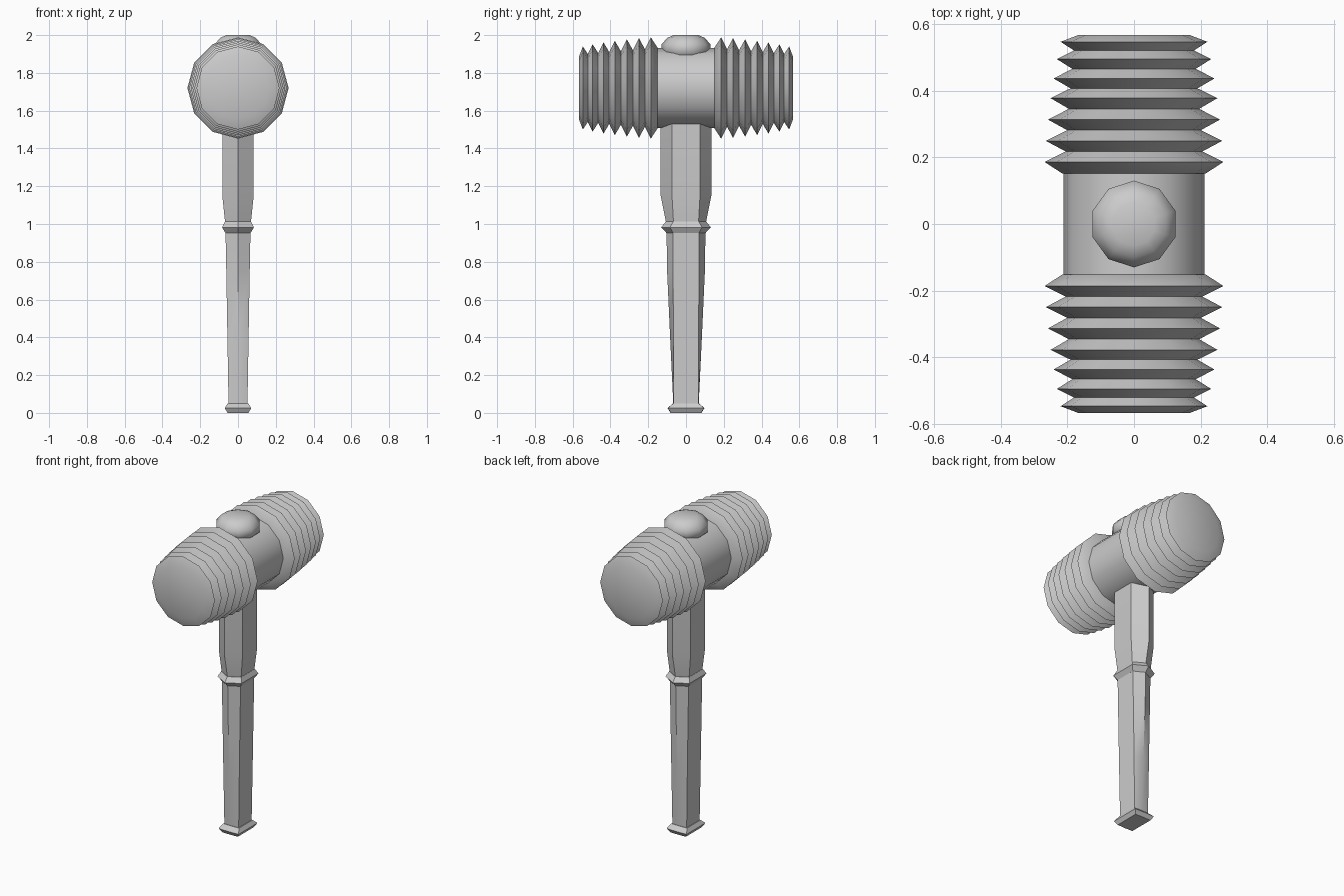
import bpy
from math import sin, cos, pi, radians
import bmesh

if "Cube" in bpy.data.objects:
    bpy.data.objects.remove(bpy.data.objects["Cube"])


def loft(name, rings, angle=40):
    """Skin a stack of equal-count rings, cap the ends, smooth by angle."""
    bm = bmesh.new()
    loops = [[bm.verts.new(p) for p in ring] for ring in rings]
    n = len(loops[0])
    for a, b in zip(loops, loops[1:]):
        for i in range(n):
            j = (i + 1) % n
            bm.faces.new((a[i], a[j], b[j], b[i]))
    bm.faces.new(loops[0])
    bm.faces.new(loops[-1])
    bmesh.ops.recalc_face_normals(bm, faces=bm.faces)
    mesh = bpy.data.meshes.new(name)
    bm.to_mesh(mesh)
    bm.free()
    ob = bpy.data.objects.new(name, mesh)
    bpy.context.collection.objects.link(ob)
    bpy.ops.object.select_all(action='DESELECT')
    ob.select_set(True)
    bpy.context.view_layer.objects.active = ob
    bpy.ops.object.shade_smooth_by_angle(angle=radians(angle))
    return ob


HEAD_Z = 1.72


def head_ring(y, r):
    return [(r * cos(i * pi / 6), y, HEAD_Z + r * sin(i * pi / 6)) for i in range(12)]


def hex_ring(z, w, corner, tip):
    return [(w, -corner, z), (w, corner, z), (0, tip, z),
            (-w, corner, z), (-w, -corner, z), (0, -tip, z)]


def cap_ring(z, r):
    return [(r * cos(pi / 2 + i * pi / 5), r * sin(pi / 2 + i * pi / 5), z) for i in range(10)]


# Plain barrel in the middle of the head
loft("head_core", [head_ring(-0.16, 0.212), head_ring(0.16, 0.212)])

# Ridged striking ends
ridges = [(0.186, 0.268), (0.249, 0.264), (0.313, 0.258), (0.377, 0.25),
          (0.436, 0.241), (0.494, 0.231), (0.546, 0.22)]
profile = [(0.152, 0.216)]
for k, (y, r) in enumerate(ridges):
    profile.append((y, r))
    if k < len(ridges) - 1:
        profile.append(((y + ridges[k + 1][0]) / 2, 0.205 - 0.005 * k))
profile.append((0.567, 0.165))
for side, label in ((-1, "front"), (1, "back")):
    loft(label + "_ridged_end", [head_ring(side * y, r) for y, r in profile])

# Rounded wedge cap on top of the head
loft("top_cap", [cap_ring(z, r) for z, r in
                 ((1.87, 0.09), (1.905, 0.13), (1.95, 0.13), (1.985, 0.1), (2.0, 0.065))], 50)

# Handle parts: z, half width, corner depth, tip depth
parts = {
    "pommel": [(0, 0.055, 0.08, 0.082), (0.025, 0.07, 0.095, 0.097), (0.05, 0.055, 0.068, 0.07)],
    "grip": [(0.04, 0.05, 0.065, 0.067), (0.4, 0.056, 0.067, 0.084),
             (0.75, 0.062, 0.068, 0.1), (0.96, 0.066, 0.068, 0.103)],
    "collar": [(0.952, 0.066, 0.068, 0.103), (0.982, 0.084, 0.085, 0.132), (1.012, 0.07, 0.068, 0.108)],
    "upper_handle": [(1.005, 0.068, 0.066, 0.105), (1.15, 0.083, 0.074, 0.134), (1.62, 0.083, 0.074, 0.134)],
}
for name, levels in parts.items():
    loft(name, [hex_ring(*lv) for lv in levels])
